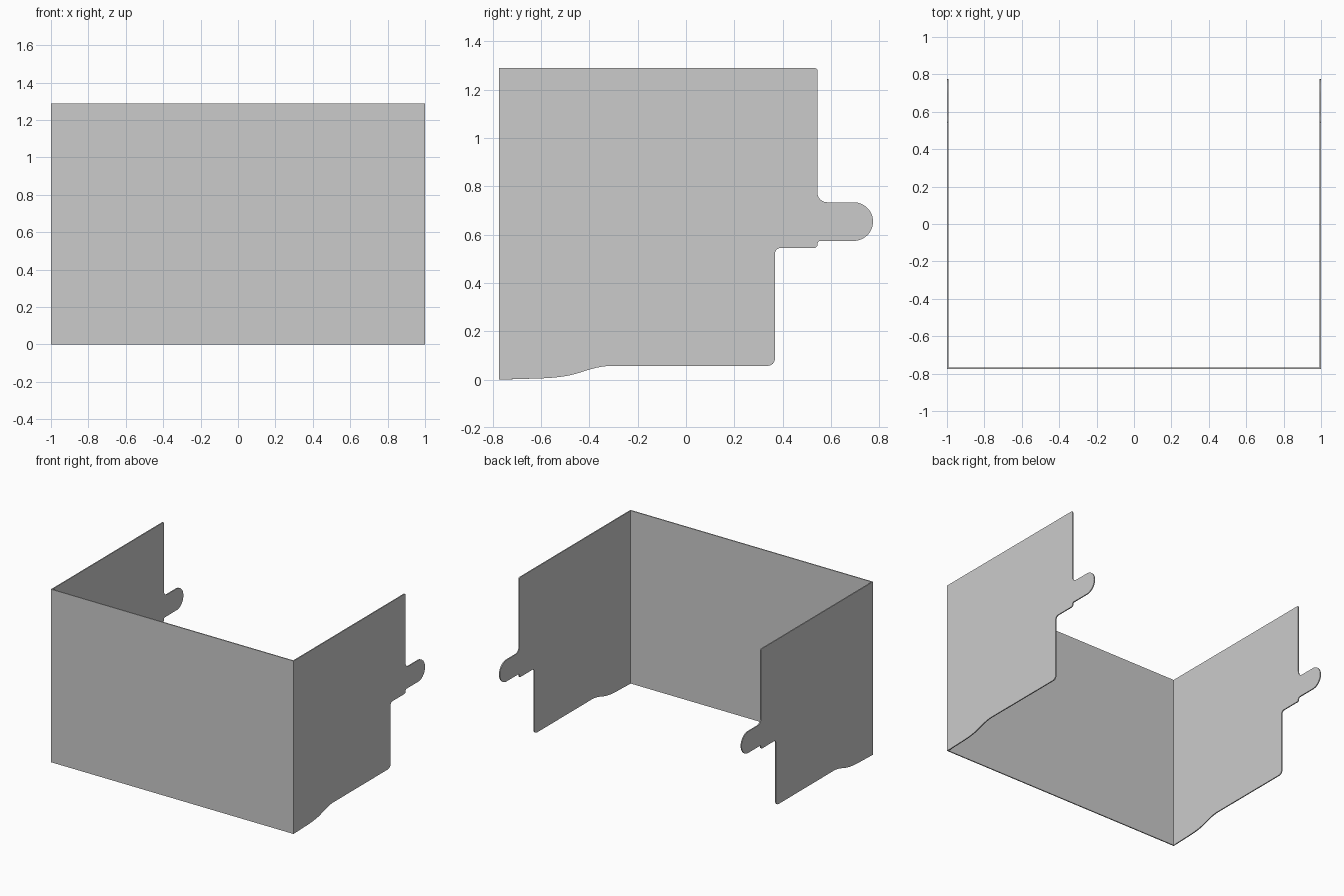
import bpy, bmesh
from math import pi, cos, sin
from mathutils import Vector
from mathutils.geometry import interpolate_bezier

if "Cube" in bpy.data.objects:
    bpy.data.objects.remove(bpy.data.objects["Cube"])

T = 0.008          # sheet thickness
FRONT = -0.774     # outer face of the front panel
TOP = 1.289


def fillet(prev, corner, nxt, r, n=8):
    """Arc points rounding a square corner."""
    c = Vector(corner)
    a = (Vector(prev) - c).normalized() * r
    b = (Vector(nxt) - c).normalized() * r
    return [c + a * (1 - sin(t)) + b * (1 - cos(t))
            for t in (pi / 2 * i / n for i in range(n + 1))]


def make_object(name, bm):
    bmesh.ops.recalc_face_normals(bm, faces=bm.faces)
    mesh = bpy.data.meshes.new(name)
    bm.to_mesh(mesh)
    bm.free()
    obj = bpy.data.objects.new(name, mesh)
    bpy.context.collection.objects.link(obj)
    return obj


# Side outline as (y, z): wavy lower edge first
outline = [Vector((FRONT, 0)), Vector((-0.64, 0.004))]
for ctrl in (((-0.64, 0.004), (-0.58, 0.005), (-0.53, 0.008), (-0.48, 0.018)),
             ((-0.48, 0.018), (-0.42, 0.031), (-0.38, 0.056), (-0.306, 0.057))):
    outline += interpolate_bezier(*[Vector(p) for p in ctrl], 10)[1:]
outline = [p.to_2d() for p in outline]

# Stepped rear edge: (y, z, corner radius)
lower = [(-0.306, 0.057, 0), (0.368, 0.057, 0.03), (0.368, 0.545, 0.024),
         (0.544, 0.545, 0.013), (0.544, 0.574, 0.013), (0.694, 0.574, 0)]
upper = [(0.694, 0.734, 0), (0.544, 0.734, 0.04), (0.544, TOP, 0.01),
         (FRONT, TOP, 0)]


def rounded(path):
    pts = []
    for p, c, n in zip(path, path[1:], path[2:]):
        pts += fillet(p[:2], c[:2], n[:2], c[2])
    return pts


outline += rounded(lower)
# Round end of the tab
outline += [Vector((0.694 + 0.08 * cos(a), 0.654 + 0.08 * sin(a)))
            for a in (-pi / 2 + pi * i / 24 for i in range(25))]
outline += rounded(upper)
outline.append(Vector((FRONT, TOP)))

# Side panels, mitred where they meet the front panel
bm = bmesh.new()
outer = [bm.verts.new((1, p.x, p.y)) for p in outline]
inner = [bm.verts.new((1 - T, max(p.x, FRONT + T), p.y)) for p in outline]
bm.faces.new(outer)
bm.faces.new(inner[::-1])
count = len(outline)
for i in range(count):
    j = (i + 1) % count
    bm.faces.new((outer[i], inner[i], inner[j], outer[j]))
side = make_object("side_panels", bm)
side.modifiers.new("mirror", 'MIRROR').use_clip = False

# Front panel
bm = bmesh.new()
base = bm.faces.new([bm.verts.new((x, y, 0)) for x, y in (
    (-1, FRONT), (1, FRONT), (1 - T, FRONT + T), (-1 + T, FRONT + T))])
top = bmesh.ops.extrude_face_region(bm, geom=[base])["geom"]
bmesh.ops.translate(bm, vec=(0, 0, TOP),
                    verts=[v for v in top if isinstance(v, bmesh.types.BMVert)])
front = make_object("front_panel", bm)

# Smooth the rounded edges, keep the corners sharp
for obj in (side, front):
    bpy.ops.object.select_all(action='DESELECT')
    obj.select_set(True)
    bpy.context.view_layer.objects.active = obj
    bpy.ops.object.shade_smooth_by_angle()
